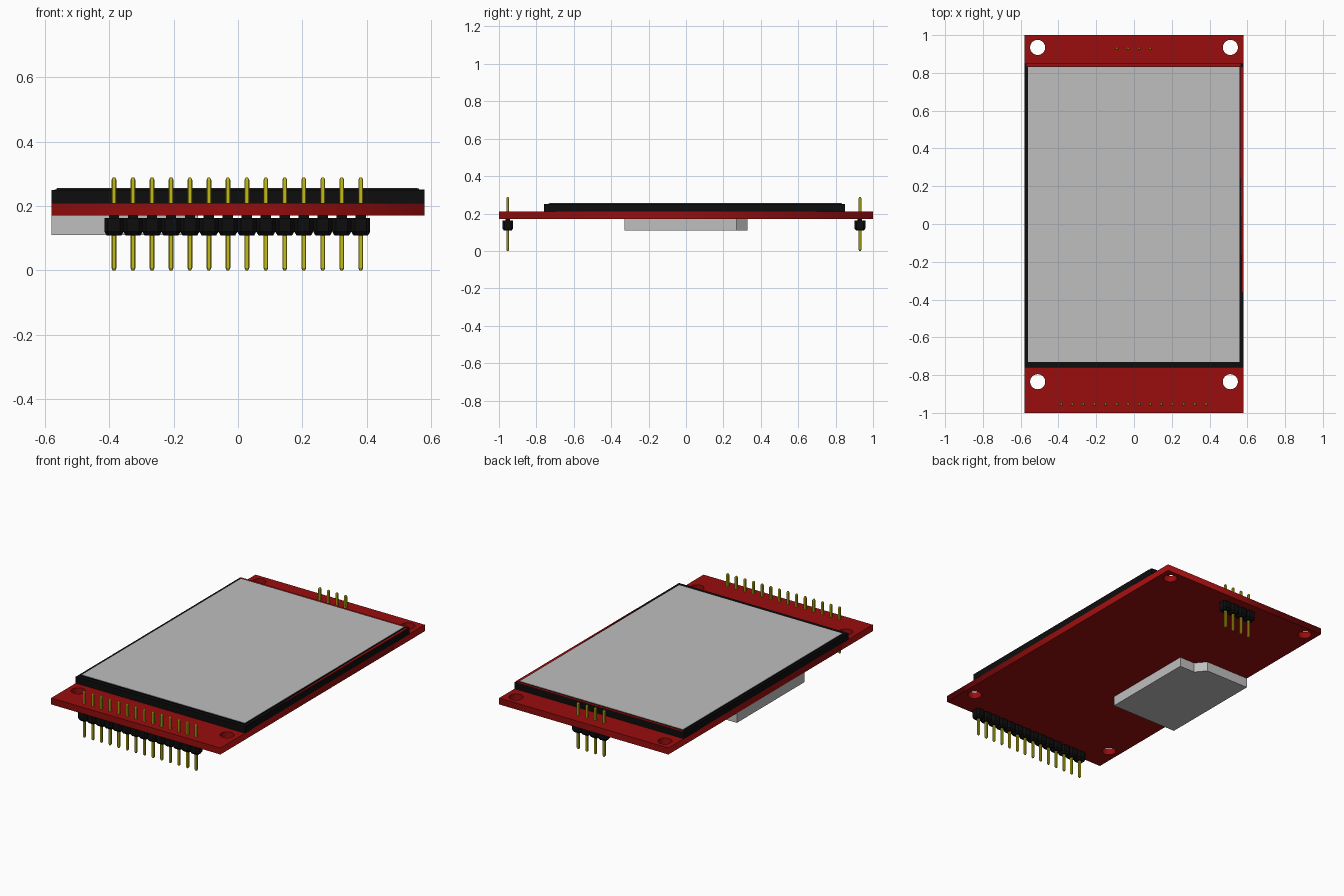
import bpy, bmesh, math

cube = bpy.data.objects.get("Cube")
if cube:
    bpy.data.objects.remove(cube, do_unlink=True)


def material(name, rgb, rough=0.6):
    m = bpy.data.materials.new(name)
    m.use_nodes = True
    m.diffuse_color = (*rgb, 1)
    bsdf = m.node_tree.nodes["Principled BSDF"]
    bsdf.inputs["Base Color"].default_value = (*rgb, 1)
    bsdf.inputs["Roughness"].default_value = rough
    return m


RED = material("board red", (0.32, 0.004, 0.004))
BLACK = material("plastic black", (0.004, 0.004, 0.004))
GREY = material("light grey", (0.52, 0.52, 0.52))
GOLD = material("pin yellow", (0.55, 0.50, 0.008))


def finish(name, bm, mat):
    bmesh.ops.recalc_face_normals(bm, faces=bm.faces[:])
    mesh = bpy.data.meshes.new(name)
    bm.to_mesh(mesh)
    bm.free()
    mesh.materials.append(mat)
    obj = bpy.data.objects.new(name, mesh)
    bpy.context.collection.objects.link(obj)
    return obj


def loft(bm, sections):
    """Closed solid through (outline, z) sections with equal point counts."""
    rings = [[bm.verts.new((x, y, z)) for x, y in pts] for pts, z in sections]
    n = len(rings[0])
    for low, high in zip(rings, rings[1:]):
        for i in range(n):
            j = (i + 1) % n
            bm.faces.new((low[i], low[j], high[j], high[i]))
    bm.faces.new(rings[0][::-1])
    bm.faces.new(rings[-1])


def rect(x0, x1, y0, y1):
    return [(x0, y0), (x1, y0), (x1, y1), (x0, y1)]


def octagon(cx, cy, half_x, half_y, cut):
    a, b, c = half_x, half_y, cut
    pts = [(-a + c, -b), (a - c, -b), (a, -b + c), (a, b - c),
           (a - c, b), (-a + c, b), (-a, b - c), (-a, -b + c)]
    return [(cx + x, cy + y) for x, y in pts]


def solid(name, mat, *sections):
    bm = bmesh.new()
    loft(bm, sections)
    return finish(name, bm, mat)


# Circuit board: filled outline with four mounting holes
def circuit_board():
    outlines = [rect(-0.58, 0.58, -1, 1)]
    for cx in (-0.51, 0.51):
        for cy in (-0.835, 0.935):
            outlines.append([(cx + 0.04 * math.cos(k * math.tau / 32),
                              cy + 0.04 * math.sin(k * math.tau / 32)) for k in range(32)])
    curve = bpy.data.curves.new("board_outline", 'CURVE')
    curve.dimensions = '2D'
    curve.fill_mode = 'BOTH'
    curve.extrude = 0.02
    for pts in outlines:
        s = curve.splines.new('POLY')
        s.points.add(len(pts) - 1)
        for p, (x, y) in zip(s.points, pts):
            p.co = (x, y, 0, 1)
        s.use_cyclic_u = True
    temp = bpy.data.objects.new("board_outline", curve)
    mesh = bpy.data.meshes.new_from_object(temp)
    bm = bmesh.new()
    bm.from_mesh(mesh)
    bmesh.ops.remove_doubles(bm, verts=bm.verts[:], dist=1e-5)
    bmesh.ops.translate(bm, verts=bm.verts[:], vec=(0, 0, 0.19))
    bpy.data.objects.remove(temp)
    bpy.data.curves.remove(curve)
    bpy.data.meshes.remove(mesh)
    finish("circuit_board", bm, RED)


circuit_board()

# Display: black frame, raised panel and grey glass
solid("display_frame", BLACK, (rect(-0.58, 0.58, -0.76, 0.85), 0.21),
      (rect(-0.58, 0.58, -0.76, 0.85), 0.25))
panel = rect(-0.565, 0.562, -0.735, 0.835)
solid("display_panel", BLACK, (panel, 0.25), (panel, 0.254))
glass = rect(-0.562, 0.558, -0.73, 0.832)
solid("display_glass", GREY, (glass, 0.254), (glass, 0.256))

# Red slivers along the back and side of the frame
back = rect(-0.57, 0.565, 0.835, 0.85)
solid("back_edge_strip", RED, (back, 0.25), (back, 0.252))
side = [(0.573, -0.36), (0.578, -0.36), (0.58, 0.83), (0.564, 0.83), (0.564, 0.33)]
solid("side_edge_strip", RED, (side, 0.25), (side, 0.252))

# Memory card slot under the board, with a clipped corner
slot = [(-0.58, -0.33), (-0.125, -0.33), (-0.125, 0.27),
        (-0.23, 0.27), (-0.28, 0.33), (-0.58, 0.33)]
solid("card_slot", GREY, (slot, 0.11), (slot, 0.17))


# Pin headers: scalloped body and chamfered pins
def pin_header(name, count, y, pitch=0.059):
    body, pins = bmesh.new(), bmesh.new()
    for i in range(count):
        x = (i - (count - 1) / 2) * pitch - 0.002
        h = pitch / 2
        loft(body, [(octagon(x, y, h - 0.007, 0.02, 0.008), 0.108),
                    (octagon(x, y, h, 0.029, 0.011), 0.12),
                    (octagon(x, y, h, 0.029, 0.011), 0.162)])
        loft(body, [(rect(x - 0.016, x + 0.016, y - 0.012, y + 0.012), z)
                    for z in (0.161, 0.17)])
        tip = octagon(x, y, 0.004, 0.004, 0.0015)
        shaft = octagon(x, y, 0.0075, 0.0075, 0.0025)
        loft(pins, [(tip, 0), (shaft, 0.007), (shaft, 0.281), (tip, 0.288)])
    finish(name + "_body", body, BLACK)
    finish(name + "_pins", pins, GOLD)


pin_header("front_header", 14, -0.953)
pin_header("back_header", 4, 0.93)
